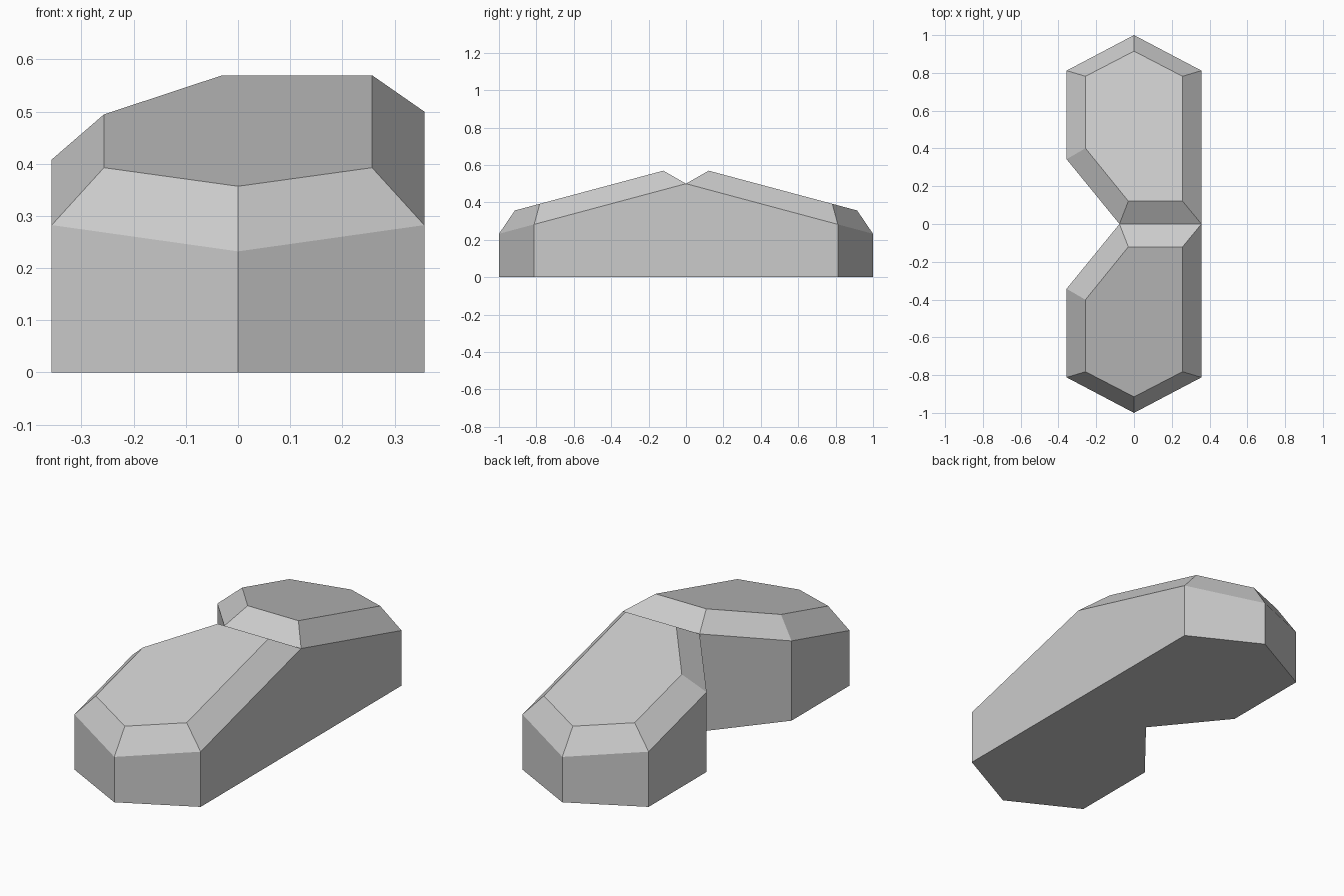
import bpy, bmesh, math

if "Cube" in bpy.data.objects:
    bpy.data.objects.remove(bpy.data.objects["Cube"])

SLOPE = math.tan(math.radians(15))   # roof falls away from the middle

# Plan outlines of the back half: outer wall and the inset roof panel
outer = [(0.357, 0), (0.357, 0.812), (0, 1.0), (-0.357, 0.812), (-0.357, 0.343), (-0.077, 0)]
inner = [(0.257, 0.121), (0.257, 0.782), (0, 0.915), (-0.257, 0.782), (-0.257, 0.401), (-0.03, 0.121)]

bm = bmesh.new()


def ring(points, height):
    return [bm.verts.new((x, y, height(y))) for x, y in points]


base = ring(outer, lambda y: 0.0)
eave = ring(outer, lambda y: 0.5 - SLOPE * y)
roof = ring(inner, lambda y: 0.602 - SLOPE * y)

# Floor, roof panel, walls and chamfers; the middle wall stays open for the mirror
bm.faces.new(base[::-1])
bm.faces.new(roof)
n = len(outer)
for i in range(n):
    j = (i + 1) % n
    if j:
        bm.faces.new((base[i], base[j], eave[j], eave[i]))
    bm.faces.new((eave[i], eave[j], roof[j], roof[i]))
bmesh.ops.recalc_face_normals(bm, faces=bm.faces)

mesh = bpy.data.meshes.new("bent_block")
bm.to_mesh(mesh)
bm.free()
block = bpy.data.objects.new("bent_block", mesh)
bpy.context.collection.objects.link(block)

# Front half
mirror = block.modifiers.new("front_half", 'MIRROR')
mirror.use_axis = (False, True, False)
mirror.use_clip = True

grey = bpy.data.materials.new("light grey")
grey.diffuse_color = (0.6, 0.6, 0.6, 1)
grey.use_nodes = True
grey.node_tree.nodes["Principled BSDF"].inputs["Base Color"].default_value = grey.diffuse_color
mesh.materials.append(grey)
